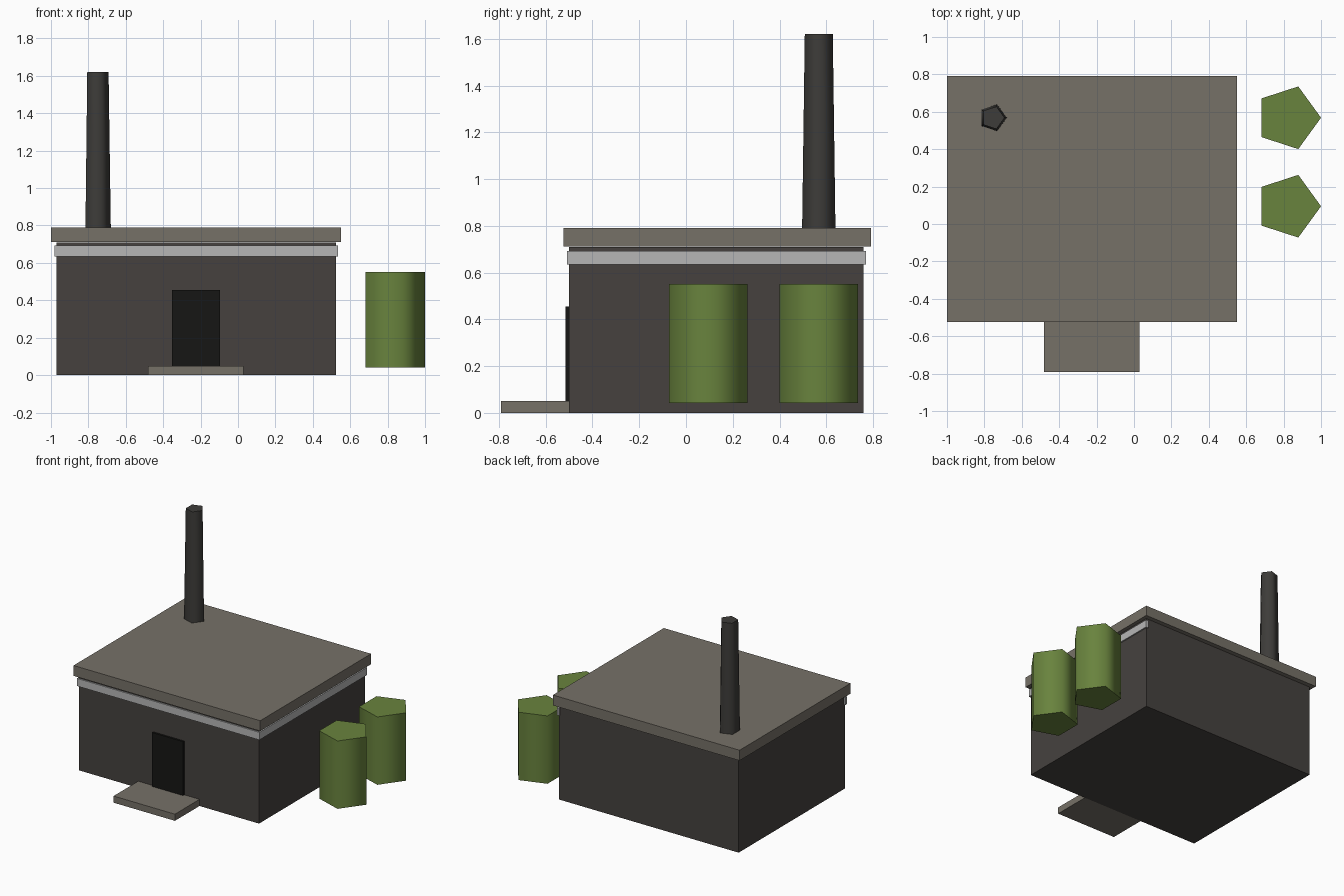
import bpy, math

if "Cube" in bpy.data.objects:
    bpy.data.objects.remove(bpy.data.objects["Cube"])


def material(name, srgb):
    m = bpy.data.materials.new(name)
    m.diffuse_color = [c ** 2.2 for c in srgb] + [1]
    m.use_nodes = True
    m.node_tree.nodes["Principled BSDF"].inputs["Base Color"].default_value = m.diffuse_color
    return m


WALL = material("dark_wall", (0.28, 0.265, 0.255))
STONE = material("stone", (0.46, 0.44, 0.405))
TRIM = material("trim", (0.71, 0.71, 0.71))
BLACK = material("door_black", (0.11, 0.11, 0.105))
METAL = material("chimney_metal", (0.25, 0.245, 0.235))
GREEN = material("tank_green", (0.41, 0.51, 0.25))


def box(name, x, y, z, mat):
    """Box given by its (min, max) range on each axis."""
    bpy.ops.mesh.primitive_cube_add(size=1, location=[sum(r) / 2 for r in (x, y, z)])
    o = bpy.context.object
    o.name = name
    o.scale = [r[1] - r[0] for r in (x, y, z)]
    bpy.ops.object.transform_apply(location=False, rotation=False, scale=True)
    o.data.materials.append(mat)
    return o


def pentagon_column(name, x, y, z, r_bottom, r_top, mat):
    """Five-sided column, one corner pointing to +x, with smooth sides."""
    bpy.ops.mesh.primitive_cone_add(vertices=5, radius1=r_bottom, radius2=r_top,
                                    depth=z[1] - z[0], location=(x, y, sum(z) / 2))
    o = bpy.context.object
    o.name = name
    # turn the first corner onto +x
    v = o.data.vertices[0].co
    o.rotation_euler.z = -math.atan2(v.y, v.x)
    bpy.ops.object.transform_apply(location=False, rotation=True, scale=False)
    o.data.materials.append(mat)
    bpy.ops.object.shade_smooth_by_angle(angle=math.radians(80))
    return o


# Building and roof slab
box("building", (-0.97, 0.525), (-0.50, 0.76), (0, 0.71), WALL)
box("roof_slab", (-1.0, 0.552), (-0.525, 0.792), (0.712, 0.79), STONE)

# Trim bands on the front and right walls only
box("front_band", (-0.982, 0.535), (-0.51, -0.49), (0.635, 0.692), TRIM)
box("right_band", (0.515, 0.535), (-0.51, 0.77), (0.635, 0.692), TRIM)

# Entrance
box("door", (-0.354, -0.096), (-0.515, -0.495), (0.05, 0.455), BLACK)
box("door_step", (-0.48, 0.03), (-0.792, -0.50), (0, 0.05), STONE)

# Tapered chimney
pentagon_column("chimney", -0.755, 0.568, (0.785, 1.62), 0.075, 0.063, METAL)

# Tanks beside the right wall
for name, y in (("front_tank", 0.095), ("back_tank", 0.568)):
    pentagon_column(name, 0.824, y, (0.042, 0.552), 0.176, 0.176, GREEN)
